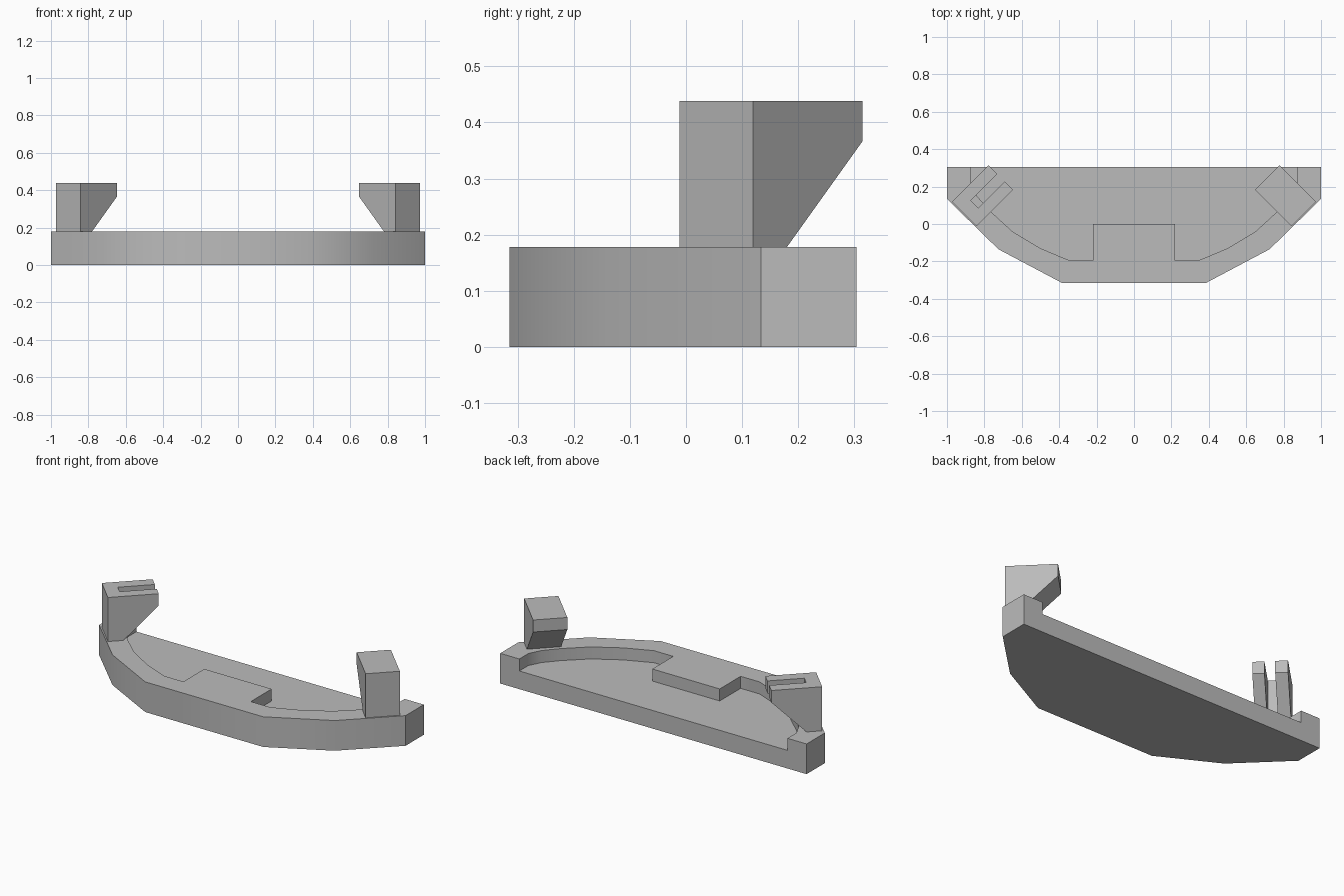
import bpy, bmesh, math
from mathutils import Matrix, Vector

cube = bpy.data.objects.get("Cube")
if cube:
    bpy.data.objects.remove(cube, do_unlink=True)

grey = bpy.data.materials.new("plain grey")
grey.use_nodes = True
grey.diffuse_color = (0.5, 0.5, 0.5, 1)
grey.node_tree.nodes["Principled BSDF"].inputs["Base Color"].default_value = (0.5, 0.5, 0.5, 1)


def prism(name, points, offset, matrix=Matrix()):
    """Extrude a closed loop of 3D points along an offset."""
    bm = bmesh.new()
    face = bm.faces.new([bm.verts.new(p) for p in points])
    top = bmesh.ops.extrude_face_region(bm, geom=[face])["geom"]
    bmesh.ops.translate(bm, vec=offset, verts=[g for g in top if isinstance(g, bmesh.types.BMVert)])
    bm.transform(matrix)
    bmesh.ops.recalc_face_normals(bm, faces=bm.faces)
    mesh = bpy.data.meshes.new(name)
    bm.to_mesh(mesh)
    bm.free()
    mesh.materials.append(grey)
    obj = bpy.data.objects.new(name, mesh)
    bpy.context.collection.objects.link(obj)
    return obj


def select(obj):
    bpy.ops.object.select_all(action='DESELECT')
    obj.select_set(True)
    bpy.context.view_layer.objects.active = obj


def cut(obj, cutter):
    """Subtract the cutter, then discard it."""
    cutter.hide_render = True
    mod = obj.modifiers.new("cut", 'BOOLEAN')
    mod.operation = 'DIFFERENCE'
    mod.solver = 'EXACT'
    mod.object = cutter
    select(obj)
    bpy.ops.object.modifier_apply(modifier=mod.name)
    bpy.data.objects.remove(cutter, do_unlink=True)


def mirrored(half, z):
    """Right half of an outline, listed front to back, closed by its mirror image."""
    return [(x, y, z) for x, y in half] + [(-x, y, z) for x, y in reversed(half)]


RIM, FLOOR, TOP = 0.178, 0.107, 0.438

# Base plate with faceted front
outline = [(0.385, -0.315), (0.725, -0.135), (1, 0.134), (1, 0.304)]
base = prism("base", mirrored(outline, 0), (0, 0, RIM))

# Sunken floor, open at the back, with a raised tab at the front
recess = [(0.22, 0), (0.22, -0.195), (0.345, -0.195), (0.5, -0.13), (0.65, -0.04),
          (0.77, 0.07), (0.84, 0.15), (0.875, 0.22), (0.875, 0.4)]
cut(base, prism("recess_cutter", mirrored(recess, FLOOR), (0, 0, 0.2)))
select(base)
bpy.ops.object.shade_smooth_by_angle(angle=math.radians(30))

# Slotted brackets, turned 45 degrees to face inward
profile = [(0, 0.165), (0.085, 0.165), (0.085, RIM), (0.276, 0.367), (0.276, TOP), (0, TOP)]
slot = [(0.075, 0.1), (0.4, 0.1), (0.4, 0.5), (0.075, 0.5)]
for name, side in (("left_bracket", 1), ("right_bracket", -1)):
    place = (Matrix.Scale(-side, 4, Vector((1, 0, 0)))
             @ Matrix.Translation((-0.907, 0.054, 0)) @ Matrix.Rotation(math.radians(45), 4, 'Z'))
    bracket = prism(name, [(u, -0.093, z) for u, z in profile], (0, 0.186, 0), place)
    cut(bracket, prism("slot_cutter", [(u, -0.03, z) for u, z in slot], (0, 0.056, 0), place))
